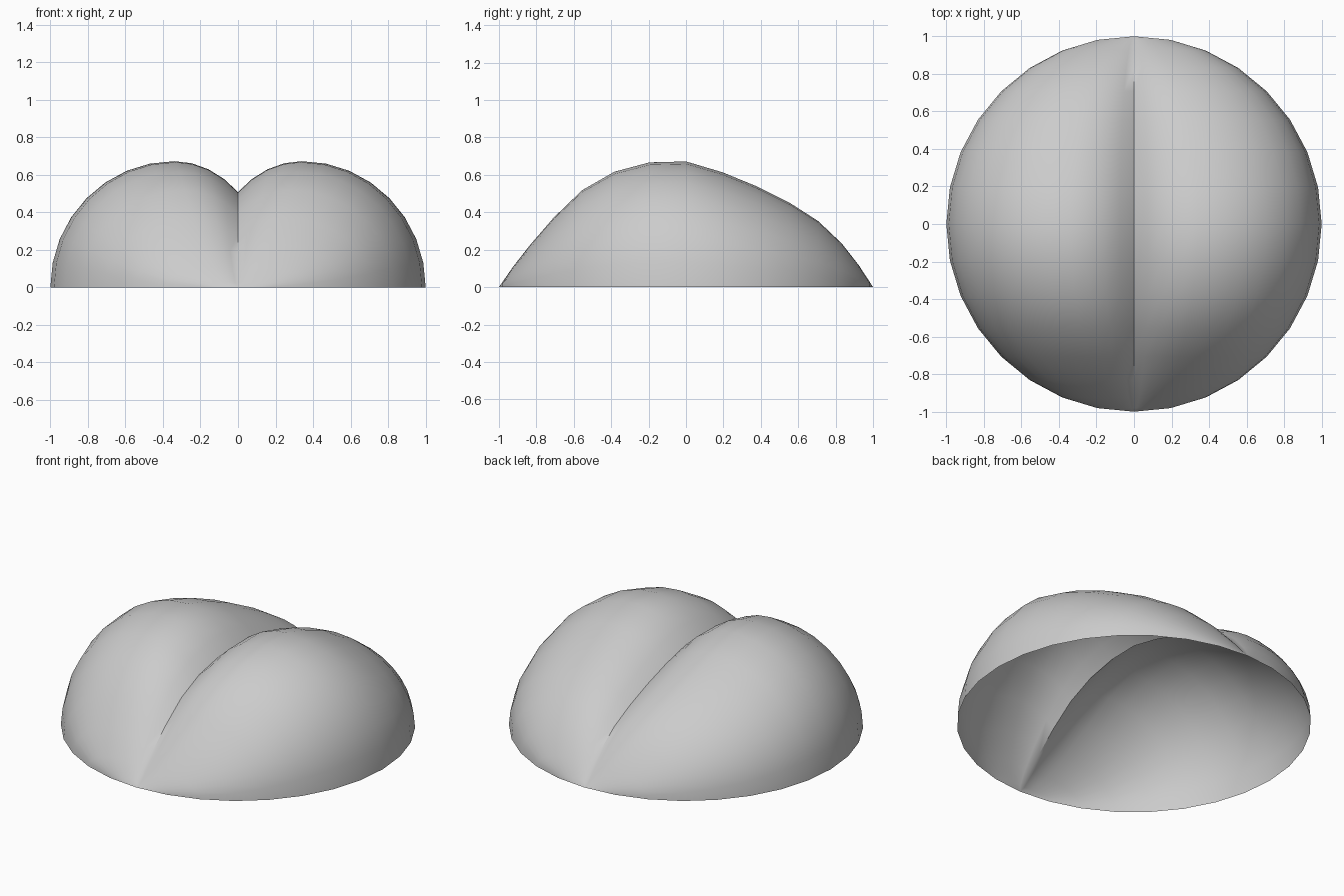
import bpy, bmesh, math

cube = bpy.data.objects.get("Cube")
if cube:
    bpy.data.objects.remove(cube, do_unlink=True)

# Plain grey material
grey = bpy.data.materials.new("plain grey")
grey.use_nodes = True
colour = (0.6, 0.6, 0.6, 1)
grey.diffuse_color = colour
grey.node_tree.nodes["Principled BSDF"].inputs["Base Color"].default_value = colour

# Ridge height of each row, front to back
RIDGE = [0, .028, .11, .228, .372, .518, .617, .667, .672,
         .614, .537, .45, .353, .235, .117, .03, 0]
ROWS = len(RIDGE) - 1
CREST, INNER = 0.34, 0.519      # crest offset and inner radius of a lobe

# Cross-section of one lobe, from the crease out to the rim: (width, height) fractions
half = []
end = math.asin(CREST / INNER)
for i in range(4):
    a = end * (1 - i / 4)
    half.append((CREST - INNER * math.sin(a), math.cos(a)))
for i in range(9):
    a = math.pi / 2 * i / 8
    half.append((CREST + (1 - CREST) * math.sin(a), math.cos(a)))
half[0] = (0.0, half[0][1])
section = [(-u, h) for u, h in reversed(half[1:])] + half

# Sweep the twin-lobed section along y, fitted to a round outline
bm = bmesh.new()
grid = []
for k, ridge in enumerate(RIDGE):
    t = math.pi * k / ROWS
    grid.append([bm.verts.new((u * math.sin(t), -math.cos(t), max(0, ridge * h)))
                 for u, h in section])
for a, b in zip(grid, grid[1:]):
    for j in range(len(section) - 1):
        bm.faces.new((a[j], a[j + 1], b[j + 1], b[j]))
bmesh.ops.remove_doubles(bm, verts=bm.verts, dist=1e-4)

# Smooth shading with a sharp crease that fades out before the rim
for f in bm.faces:
    f.smooth = True
for e in bm.edges:
    if all(abs(v.co.x) < 1e-5 and abs(v.co.y) < 0.84 for v in e.verts):
        e.smooth = False

mesh = bpy.data.meshes.new("twin_lobed_shell")
bm.to_mesh(mesh)
bm.free()
mesh.materials.append(grey)
shell = bpy.data.objects.new("twin_lobed_shell", mesh)
bpy.context.collection.objects.link(shell)
